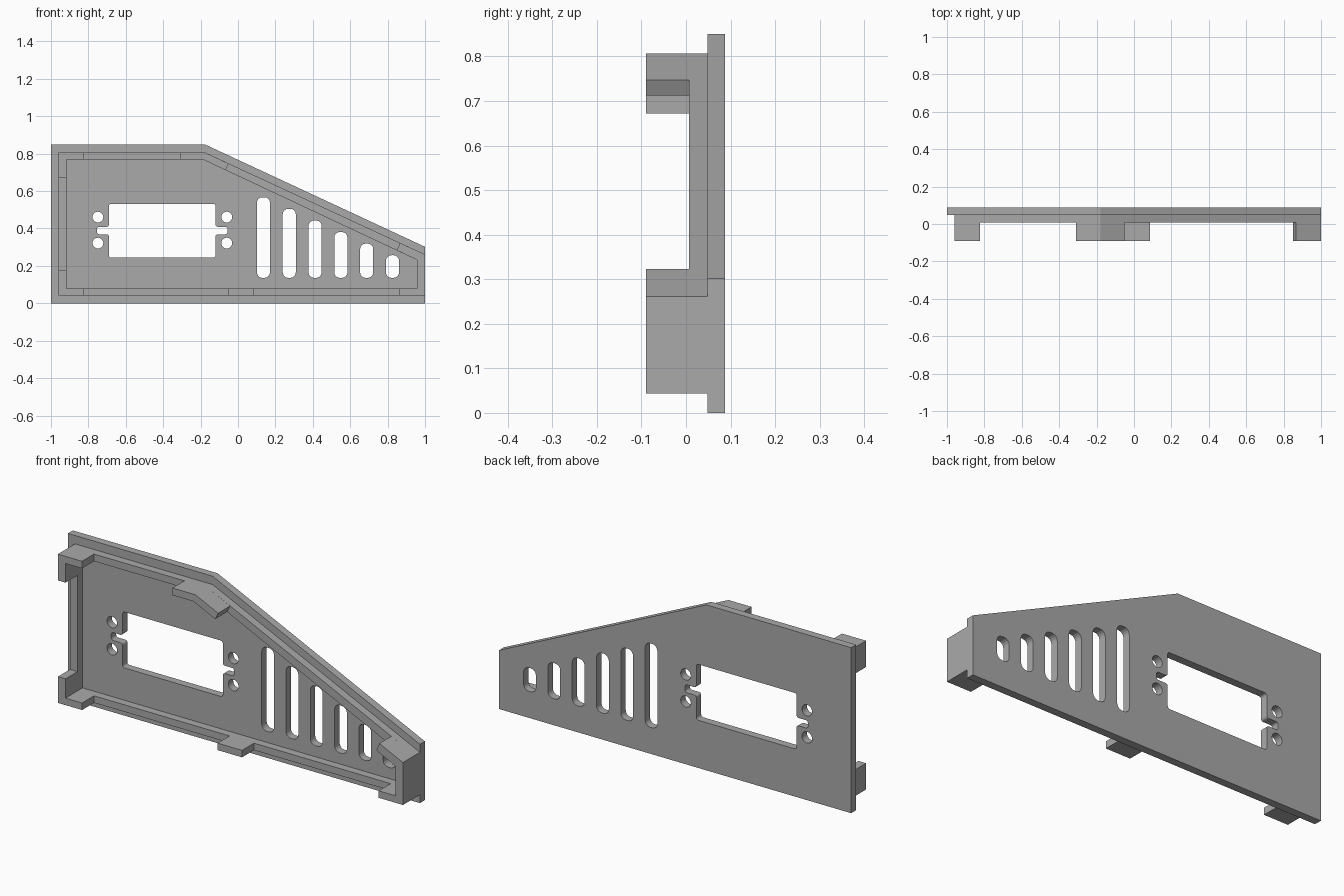
import bpy
import bmesh
import math
from mathutils import Vector

cube = bpy.data.objects.get("Cube")
if cube:
    bpy.data.objects.remove(cube, do_unlink=True)

grey = bpy.data.materials.new("plain grey")
grey.use_nodes = True
colour = (0.4, 0.4, 0.4, 1)
grey.diffuse_color = colour
grey.node_tree.nodes["Principled BSDF"].inputs["Base Color"].default_value = colour


def rounded(points, radius, steps=4):
    """Round every right-angled corner of an outline."""
    pts = [Vector(p) for p in points]
    out = []
    for i, p in enumerate(pts):
        a = (pts[i - 1] - p).normalized() * radius
        b = (pts[(i + 1) % len(pts)] - p).normalized() * radius
        for k in range(steps + 1):
            t = math.pi / 2 * k / steps
            out.append(p + a + b - b * math.cos(t) - a * math.sin(t))
    return out


def box(x0, x1, z0, z1):
    return [(x0, z0), (x1, z0), (x1, z1), (x0, z1)]


def circle(x, z, r, n=20):
    return [(x + r * math.cos(math.tau * k / n), z + r * math.sin(math.tau * k / n))
            for k in range(n)]


def slab(name, outlines, y0, y1):
    """Extrude an x-z outline, with any further outlines as holes, from y0 to y1."""
    curve = bpy.data.curves.new(name, "CURVE")
    curve.dimensions = "2D"
    curve.fill_mode = "BOTH"
    curve.extrude = (y1 - y0) / 2
    for outline in outlines:
        spline = curve.splines.new("POLY")
        spline.points.add(len(outline) - 1)
        for point, (x, z) in zip(spline.points, outline):
            point.co = (x, z, 0, 1)
        spline.use_cyclic_u = True
    helper = bpy.data.objects.new(name + "_curve", curve)
    bpy.context.collection.objects.link(helper)
    bpy.context.view_layer.update()
    deps = bpy.context.evaluated_depsgraph_get()
    mesh = bpy.data.meshes.new_from_object(helper.evaluated_get(deps))
    bpy.data.objects.remove(helper, do_unlink=True)
    bm = bmesh.new()
    bm.from_mesh(mesh)
    bmesh.ops.remove_doubles(bm, verts=bm.verts, dist=1e-5)
    for v in bm.verts:
        x, z, d = v.co
        v.co = (x, (y0 + y1) / 2 - d, z)
    bmesh.ops.recalc_face_normals(bm, faces=bm.faces)
    for f in bm.faces:
        f.smooth = False
    bm.to_mesh(mesh)
    bm.free()
    mesh.name = name
    mesh.materials.clear()
    mesh.materials.append(grey)
    obj = bpy.data.objects.new(name, mesh)
    bpy.context.collection.objects.link(obj)
    return obj


BACK, STEP, LEDGE, FRONT = 0.088, 0.048, 0.007, -0.09

# Plate outline with connector window, screw holes and vent slots
plate = [(-1, 0), (1, 0), (1, 0.302), (-0.178, 0.85), (-1, 0.85)]
window = [(-0.69, 0.245), (-0.12, 0.245), (-0.12, 0.369), (-0.056, 0.369),
          (-0.056, 0.409), (-0.12, 0.409), (-0.12, 0.532), (-0.69, 0.532),
          (-0.69, 0.409), (-0.754, 0.409), (-0.754, 0.369), (-0.69, 0.369)]
holes = [rounded(window, 0.012)]
holes += [circle(x, z, 0.029) for x in (-0.749, -0.06) for z in (0.322, 0.461)]
for i in range(6):
    x = 0.136 + 0.138 * i
    holes.append(rounded(box(x - 0.035, x + 0.035, 0.136, 0.567 - 0.062 * i), 0.029))
slab("plate", [plate] + holes, STEP, BACK)

# Raised rim following the plate edge
L, LI, R, RI = -0.96, -0.917, 1.0, 0.957
B, BI, T, TI = 0.043, 0.079, 0.807, 0.77
outer = [(L, B), (R, B), (R, 0.261), (-0.178, T), (L, T)]
inner = [(LI, BI), (RI, BI), (RI, 0.232), (-0.19, TI), (LI, TI)]
slab("rim", [outer, inner], LEDGE, STEP)

# Tabs standing forward of the rim
end = -0.823
slab("top_corner_tab", [[(L, T), (L, 0.672), (LI, 0.672), (LI, TI), (end, TI), (end, T)]],
     FRONT, LEDGE)
slab("bottom_corner_tab", [[(L, B), (end, B), (end, BI), (LI, BI), (LI, 0.178), (L, 0.178)]],
     FRONT, LEDGE)
slab("bottom_tab", [box(-0.053, 0.086, B, BI)], FRONT, LEDGE)
slab("top_bend_tab", [[(-0.31, TI), (-0.19, TI), (-0.067, 0.712), (-0.05, 0.747),
                       (-0.178, T), (-0.31, T)]], FRONT, LEDGE)
slab("end_tab", [[(0.862, B), (R, B), (R, 0.261), (0.866, 0.323), (0.849, 0.283),
                  (RI, 0.232), (RI, BI), (0.862, BI)]], FRONT, LEDGE)
